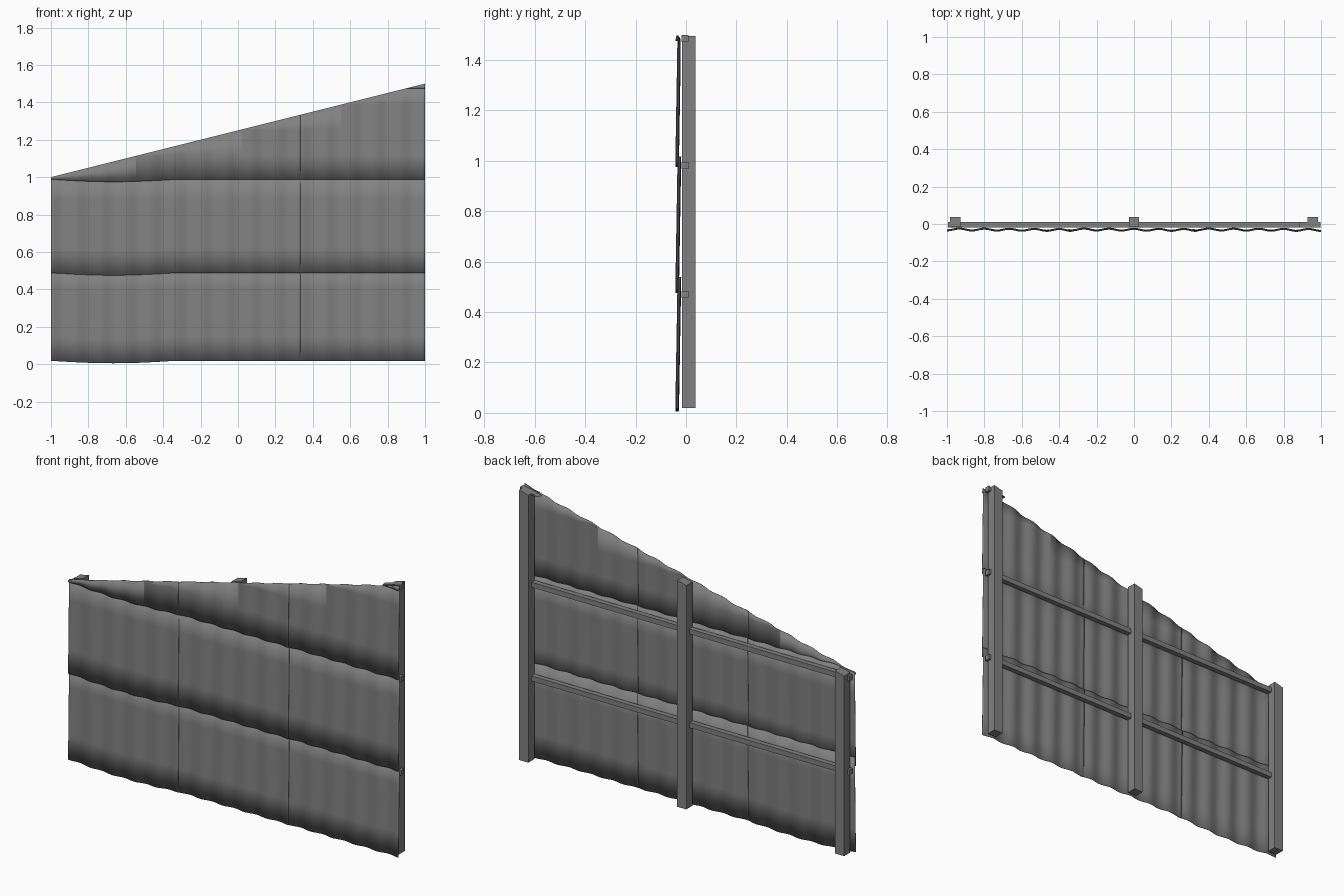
import bpy, bmesh, math
from mathutils import Vector

cube = bpy.data.objects.get("Cube")
if cube:
    bpy.data.objects.remove(cube, do_unlink=True)

GREY = (0.22, 0.22, 0.22, 1)
metal = bpy.data.materials.new("weathered grey")
metal.use_nodes = True
metal.diffuse_color = GREY
metal.node_tree.nodes["Principled BSDF"].inputs["Base Color"].default_value = GREY

# Sloping top of the whole wall
SLOPE_POINT = Vector((0, 0, 1.25))
SLOPE_NORMAL = Vector((-0.25, 0, 1)).normalized()


def finish(name, bm, cap):
    """Trim the mesh along the sloping top and turn it into an object."""
    geom = bm.verts[:] + bm.edges[:] + bm.faces[:]
    cut = bmesh.ops.bisect_plane(bm, geom=geom, dist=0.00001, plane_co=SLOPE_POINT,
                                 plane_no=SLOPE_NORMAL, clear_outer=True)["geom_cut"]
    edges = [e for e in cut if isinstance(e, bmesh.types.BMEdge)]
    if cap and edges:
        bmesh.ops.holes_fill(bm, edges=edges)
    bmesh.ops.recalc_face_normals(bm, faces=bm.faces)
    mesh = bpy.data.meshes.new(name)
    bm.to_mesh(mesh)
    bm.free()
    mesh.materials.append(metal)
    obj = bpy.data.objects.new(name, mesh)
    bpy.context.collection.objects.link(obj)
    return obj


def box(name, x, y, z):
    """Box given by its (low, high) extent on each axis."""
    bm = bmesh.new()
    bmesh.ops.create_cube(bm, size=1)
    for v in bm.verts:
        v.co = [lo + (c + 0.5) * (hi - lo) for c, (lo, hi) in zip(v.co, (x, y, z))]
    return finish(name, bm, True)


def sheet(name, x0, x1, z0, z1, sag):
    """Corrugated sheet leaning so its foot laps over the sheet below."""
    cols, rows = 60, 4
    bm = bmesh.new()
    grid = []
    for j in range(rows + 1):
        t = j / rows
        line = []
        for i in range(cols + 1):
            u = i / cols
            x = x0 + u * (x1 - x0)
            wave = 0.005 * math.cos(15 * math.pi * x)
            lean = -0.035 + 0.009 * t + 0.003 * (0.5 - u)
            z = z0 + t * (z1 - z0) - sag * math.sin(math.pi * u) * (1 - t)
            line.append(bm.verts.new((x, lean + wave, z)))
        grid.append(line)
    for a, b in zip(grid, grid[1:]):
        for i in range(cols):
            bm.faces.new((a[i], a[i + 1], b[i + 1], b[i]))
    obj = finish(name, bm, False)
    solid = obj.modifiers.new("thickness", 'SOLIDIFY')
    solid.thickness = 0.002
    solid.offset = 0
    bpy.ops.object.select_all(action='DESELECT')
    obj.select_set(True)
    bpy.context.view_layer.objects.active = obj
    bpy.ops.object.shade_smooth_by_angle(angle=math.radians(40))


# Cladding sheets: three columns, lapped rows, the top row trimmed to a corner
row_spans = [(0.018, 0.54), (0.488, 1.018), (0.988, 1.52), (1.475, 1.52)]
for r, (z0, z1) in enumerate(row_spans):
    for c in range(3):
        if r == 3 and c < 2:
            continue
        x0 = -1 + c * 2 / 3
        lap = 0.02 if c else 0
        sheet(f"cladding_sheet_{r + 1}_{c + 1}", x0 - lap, x0 + 2 / 3, z0, z1,
              0.013 if c == 0 else 0)

# Upright posts with sloping tops
for name, x in (("right_post", -0.955), ("middle_post", 0), ("left_post", 0.955)):
    box(name, (x - 0.0275, x + 0.0275), (-0.015, 0.037), (0.02, 1.6))

# Horizontal rails behind the cladding
for name, z, x0 in (("lower_rail", 0.47, -0.995), ("upper_rail", 0.982, -0.995),
                    ("top_rail_stub", 1.485, 0.86)):
    box(name, (x0, 0.997), (-0.018, 0.01), (z - 0.014, z + 0.014))
